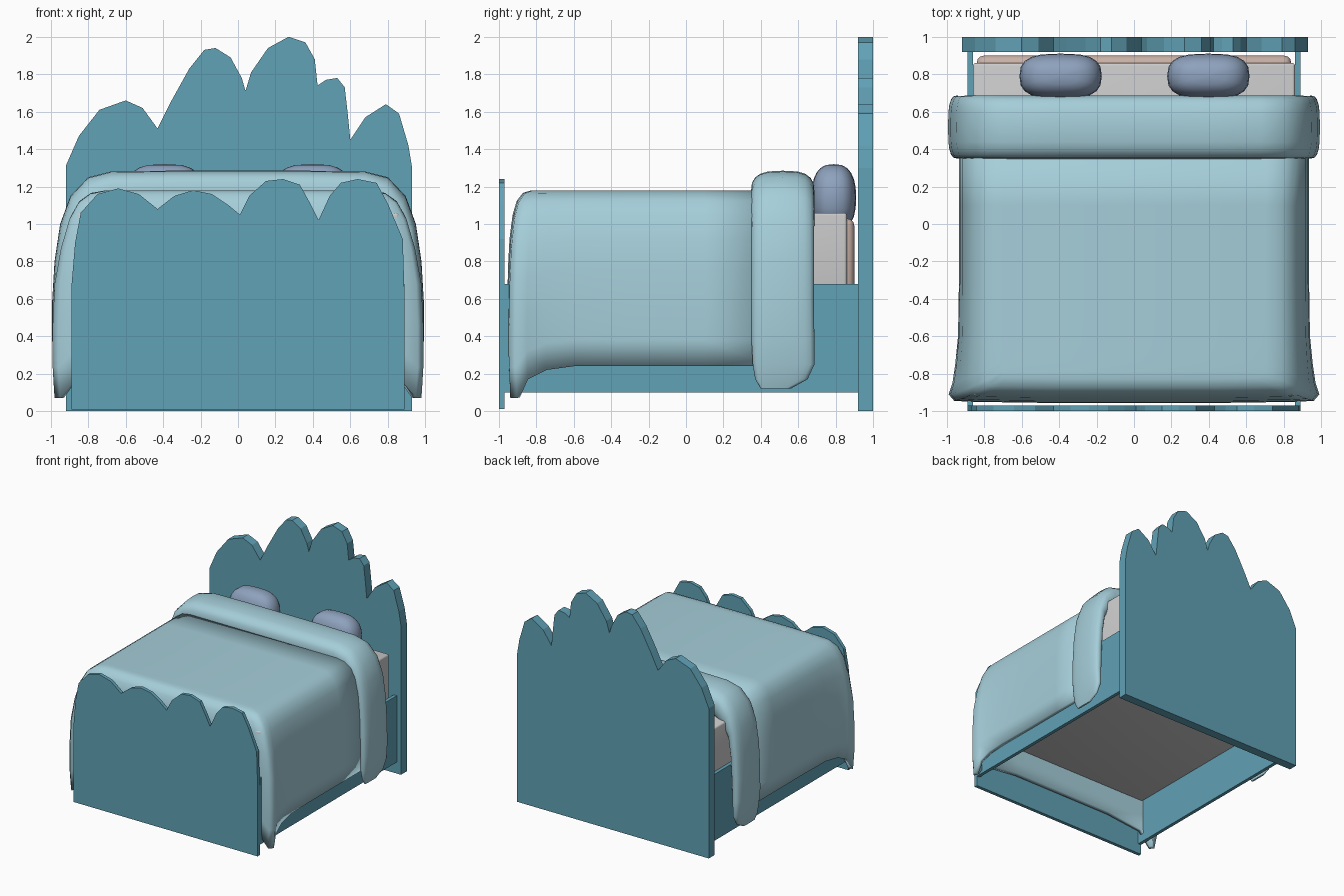
import bpy, bmesh, math
from mathutils import Vector

if "Cube" in bpy.data.objects:
    bpy.data.objects.remove(bpy.data.objects["Cube"])


def material(name, rgb):
    m = bpy.data.materials.new(name)
    m.diffuse_color = (*rgb, 1)
    m.use_nodes = True
    m.node_tree.nodes["Principled BSDF"].inputs["Base Color"].default_value = m.diffuse_color
    return m


WOOD = material("blue_wood", (0.12, 0.36, 0.47))
CLOTH = material("light_blue_cloth", (0.38, 0.62, 0.70))
PILLOW = material("pillow_blue", (0.27, 0.36, 0.51))
SHEET = material("grey_sheet", (0.52, 0.52, 0.52))
MATTRESS = material("mattress", (0.58, 0.44, 0.38))


def finish(bm, name, mat, angle=None):
    bmesh.ops.recalc_face_normals(bm, faces=bm.faces[:])
    me = bpy.data.meshes.new(name)
    bm.to_mesh(me)
    bm.free()
    me.materials.append(mat)
    ob = bpy.data.objects.new(name, me)
    bpy.context.collection.objects.link(ob)
    if angle:
        bpy.ops.object.select_all(action='DESELECT')
        ob.select_set(True)
        bpy.context.view_layer.objects.active = ob
        bpy.ops.object.shade_smooth_by_angle(angle=math.radians(angle))
    return ob


def box(name, lo, hi, mat, bevel=0):
    bm = bmesh.new()
    bmesh.ops.create_cube(bm, size=1)
    lo, hi = Vector(lo), Vector(hi)
    for v in bm.verts:
        v.co = (lo + hi) / 2 + v.co * (hi - lo)
    if bevel:
        bmesh.ops.bevel(bm, geom=bm.edges[:], offset=bevel, segments=3,
                        profile=0.5, affect='EDGES')
    return finish(bm, name, mat, 40)


def board(name, outline, y0, y1):
    bm = bmesh.new()
    f = bm.faces.new([bm.verts.new((x, y0, z)) for x, z in outline])
    r = bmesh.ops.extrude_face_region(bm, geom=[f])
    for v in r["geom"]:
        if isinstance(v, bmesh.types.BMVert):
            v.co.y = y1
    return finish(bm, name, WOOD)


# Scalloped headboard and footboard
board("headboard", [
    (-.92, 0), (-.92, 1.31), (-.85, 1.47), (-.74, 1.61), (-.6, 1.66), (-.51, 1.62),
    (-.43, 1.51), (-.36, 1.65), (-.26, 1.83), (-.18, 1.93), (-.12, 1.94), (-.04, 1.89),
    (.02, 1.78), (.04, 1.71), (.07, 1.81), (.16, 1.94), (.27, 2.0), (.36, 1.97),
    (.41, 1.88), (.425, 1.74), (.47, 1.77), (.53, 1.78), (.57, 1.73), (.585, 1.6),
    (.6, 1.45), (.68, 1.57), (.79, 1.64), (.86, 1.59), (.91, 1.42), (.93, 1.3),
    (.93, 0)], .92, 1.0)
board("footboard", [
    (-.89, .01), (-.89, .66), (-.87, .9), (-.84, 1.06), (-.75, 1.16), (-.64, 1.19),
    (-.53, 1.16), (-.43, 1.08), (-.34, 1.15), (-.24, 1.18), (-.14, 1.16), (-.05, 1.1),
    (.01, 1.05), (.06, 1.15), (.15, 1.23), (.24, 1.24), (.33, 1.21), (.38, 1.12),
    (.43, 1.02), (.49, 1.15), (.55, 1.22), (.64, 1.24), (.74, 1.22), (.8, 1.11),
    (.88, .92), (.89, .6), (.89, .01)], -1.0, -.97)

# Side rails
for side, s in (("left", -1), ("right", 1)):
    xs = sorted((s * .86, s * .89))
    box(side + "_rail", (xs[0], -.97, .1), (xs[1], .92, .68), WOOD)

# Mattress with a sheet wrapped over it
box("mattress", (-.84, -.9, .5), (.84, .9, 1.03), MATTRESS, .04)
box("sheet", (-.86, -.92, .48), (.86, .86, 1.06), SHEET, .015)

# Draped blanket: half outline (x, y, flare, hem height), mirrored, lofted upwards
half = [(.935, .45, 0, .24), (.935, .1, 0, .24), (.935, -.3, 0, .24), (.935, -.6, .005, .24),
        (.935, -.75, .02, .22), (.935, -.85, .035, .17), (.935, -.91, .055, .07),
        (.92, -.945, .04, .07), (.85, -.95, 0, .2), (.5, -.955, 0, .24)]
outline = half + [(0, -.955, 0, .24)] + [(-x, y, f, h) for x, y, f, h in reversed(half)]
levels = [(0, .01), (.15, 0), (.35, 0), (.55, .005), (.72, .02), (.86, .05),
          (.94, .09), (.985, .15), (1, .23)]
bm = bmesh.new()
rings = []
for t, inset in levels:
    ring = []
    for x, y, flare, hem in outline:
        s = (x > 0) - (x < 0)
        fl = flare * min(1, max(0, (1 - t) / .5))
        px = x + s * fl - inset * x / .935
        py = y if y > .4 else y + inset * .55 * max(0, (.1 - y) / 1.05)
        ring.append(bm.verts.new((px, py, hem + (1.18 - hem) * t)))
    rings.append(ring)
for a, b in zip(rings, rings[1:]):
    for i in range(len(a) - 1):
        bm.faces.new((a[i], a[i + 1], b[i + 1], b[i]))
top = rings[-1]
n = len(top)
for i in range(n // 2 - 1):
    bm.faces.new((top[i], top[i + 1], top[n - 2 - i], top[n - 1 - i]))
m = n // 2
bm.faces.new((top[m - 1], top[m], top[m + 1]))
blanket = finish(bm, "blanket", CLOTH, 60)
sol = blanket.modifiers.new("thickness", 'SOLIDIFY')
sol.thickness = .04
# thicken towards the mattress whichever way the open shell was oriented
up = max(blanket.data.polygons, key=lambda p: p.center.z).normal.z
sol.offset = -1 if up > 0 else 1

# Puffy folded-over band: (outer x, z), (inner x, z), centre y, half width
band = [((.35, 1.285), (.35, 1.06), .517, .17), ((.68, 1.28), (.66, 1.06), .517, .17),
        ((.8, 1.25), (.75, 1.03), .517, .17), ((.895, 1.15), (.81, .98), .517, .17),
        ((.95, 1.0), (.86, .9), .517, .168), ((.98, .8), (.88, .75), .517, .168),
        ((.993, .58), (.89, .57), .517, .168), ((.993, .38), (.90, .38), .518, .168),
        ((.98, .25), (.91, .25), .522, .165), ((.965, .17), (.925, .17), .51, .14),
        ((.95, .12), (.935, .12), .48, .08)]
path = [((-o[0], o[1]), (-i[0], i[1]), y, w) for o, i, y, w in reversed(band)] + band


def power(c, p):
    return math.copysign(abs(c) ** p, c)


bm = bmesh.new()
rings = []
for o, i, yc, w in path:
    ring = []
    for k in range(20):
        a = 2 * math.pi * k / 20
        c, d = power(math.cos(a), .65), power(math.sin(a), .75)
        ring.append(bm.verts.new(((o[0] + i[0]) / 2 + d * (o[0] - i[0]) / 2, yc + c * w,
                                  (o[1] + i[1]) / 2 + d * (o[1] - i[1]) / 2)))
    rings.append(ring)
for a, b in zip(rings, rings[1:]):
    for k in range(20):
        j = (k + 1) % 20
        bm.faces.new((a[k], a[j], b[j], b[k]))
bm.faces.new(rings[0])
bm.faces.new(rings[-1])
finish(bm, "folded_blanket", CLOTH, 60)

# Pillows
for side, cx in (("left", -.392), ("right", .397)):
    bm = bmesh.new()
    bmesh.ops.create_uvsphere(bm, u_segments=20, v_segments=12, radius=1)
    for v in bm.verts:
        x, y, z = v.co
        v.co = (cx + .22 * power(x, .65), .79 + .12 * power(y, .75),
                1.14 + .18 * power(z, .85))
    finish(bm, side + "_pillow", PILLOW, 60)
